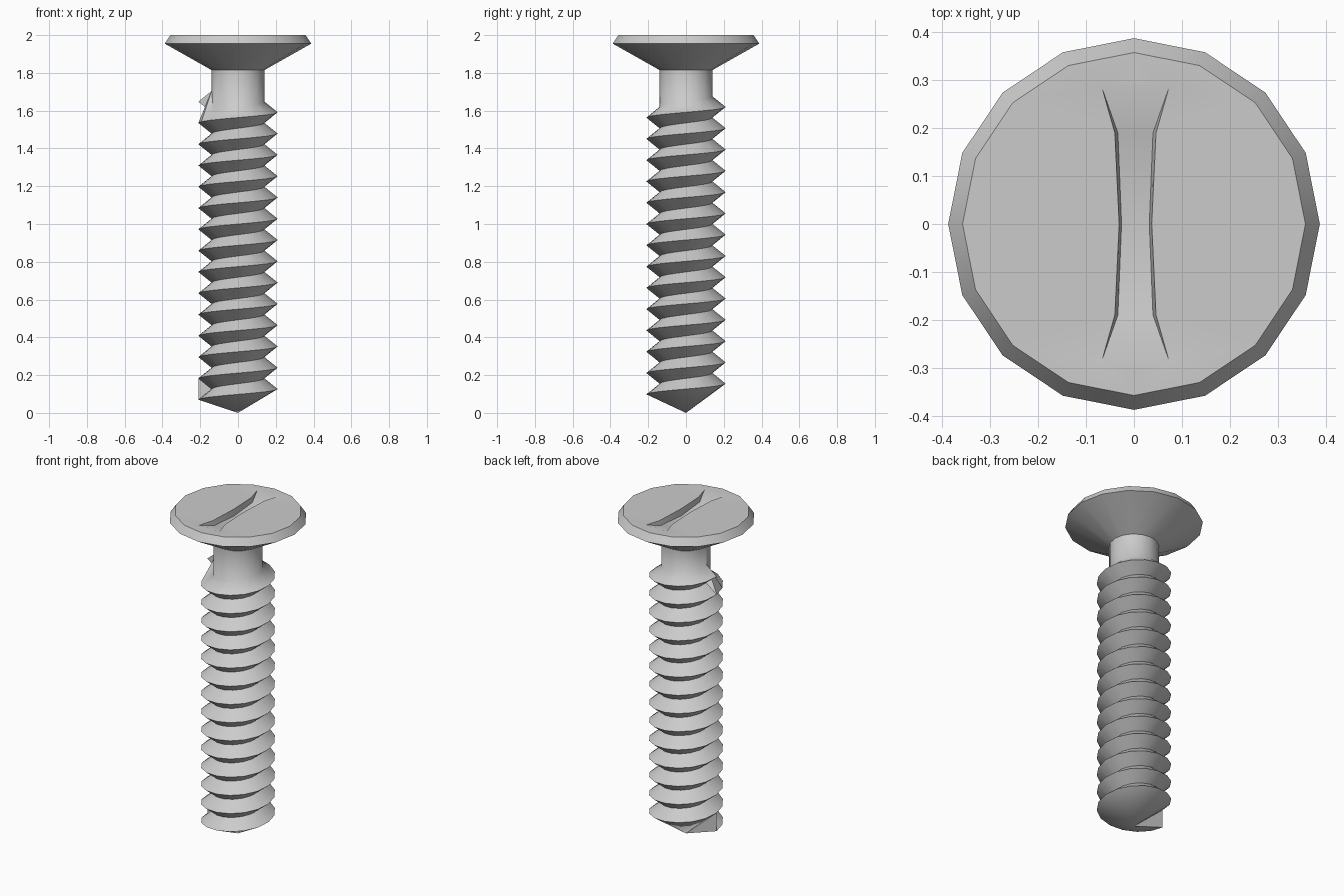
import bpy, bmesh, math

if "Cube" in bpy.data.objects:
    bpy.data.objects.remove(bpy.data.objects["Cube"])

SEG, TURNS = 16, 14
PITCH, START = 0.1127, 0.07       # thread lead, height of the first crest
CORE, CREST = 0.14, 0.21          # thread radii
NECK_TOP, RIM_Z, TOP = 1.815, 1.955, 2.0
RIM_R, TOP_R = 0.388, 0.358

steel = bpy.data.materials.new("light_grey_steel")
steel.use_nodes = True
steel.diffuse_color = (0.6, 0.6, 0.6, 1)
steel.node_tree.nodes["Principled BSDF"].inputs["Base Color"].default_value = (0.6, 0.6, 0.6, 1)


def polar(bm, r, i, z):
    """Vertex on column i, counted from the -x side."""
    a = math.pi + math.tau * i / SEG
    return bm.verts.new((r * math.cos(a), r * math.sin(a), z))


def finish(bm, name):
    mesh = bpy.data.meshes.new(name)
    bm.to_mesh(mesh)
    bm.free()
    obj = bpy.data.objects.new(name, mesh)
    bpy.context.collection.objects.link(obj)
    mesh.materials.append(steel)
    bpy.ops.object.select_all(action="DESELECT")
    obj.select_set(True)
    bpy.context.view_layer.objects.active = obj
    bpy.ops.object.shade_smooth_by_angle(angle=math.radians(56))


# Threaded shank: one helix of crests between two helices of roots
bm = bmesh.new()
last = SEG * TURNS
height = lambda i: START + PITCH * i / SEG
crest = [polar(bm, CREST, i, height(i)) for i in range(last + 1)]
root = [polar(bm, CORE, i, height(i) + PITCH / 2) for i in range(last + 1)]
neck = [polar(bm, CORE, i, NECK_TOP) for i in range(SEG)]
tip = bm.verts.new((0, 0, 0))
for i in range(last):
    if i != last - SEG:
        bm.faces.new((crest[i], crest[i + 1], root[i + 1], root[i]))
    if i + SEG < last:
        bm.faces.new((root[i], root[i + 1], crest[i + SEG + 1], crest[i + SEG]))
    if i < SEG:                    # conical point
        bm.faces.new((tip, crest[i + 1], crest[i]))

# Step at the point where the thread starts, and the run-out at the neck
bm.faces.new((tip, crest[0], root[0], crest[SEG]))
k = last - SEG
bm.faces.new((crest[k], crest[k + 1], root[last]))
bm.faces.new((crest[k + 1], root[k + 1], root[last]))
bm.faces.new((root[k], crest[last], root[last]))

# Plain neck above the thread
for i in range(SEG):
    bm.faces.new((root[k + i], root[k + i + 1], neck[(i + 1) % SEG], neck[i]))
finish(bm, "threaded_shank")

# Countersunk head
bm = bmesh.new()
rings = [[polar(bm, r, i, z) for i in range(SEG)]
         for r, z in ((CORE, NECK_TOP), (RIM_R, RIM_Z), (TOP_R, TOP))]
for low, high in zip(rings, rings[1:]):
    for i in range(SEG):
        j = (i + 1) % SEG
        bm.faces.new((low[i], low[j], high[j], high[i]))

# Flared driver slot: sections of (y, half width, depth)
sections = [(-0.285, 0.07, 0), (-0.19, 0.043, 0.03), (0, 0.034, 0.04),
            (0.19, 0.043, 0.03), (0.285, 0.07, 0)]
edge, floor = {}, {}
for s in (-1, 1):
    edge[s] = [bm.verts.new((s * w + 0.003, y, TOP)) for y, w, d in sections]
    floor[s] = [bm.verts.new((s * w * 0.85 + 0.003, y, TOP - d)) if d else e
                for (y, w, d), e in zip(sections, edge[s])]
ends = [bm.verts.new((0, y, TOP)) for y in (-0.3, 0.3)]
outline = edge[1] + [ends[1]] + edge[-1][::-1] + [ends[0]]

# Flat top around the slot
loops = [bm.edges.get((a, b)) or bm.edges.new((a, b))
         for ring in (rings[2], outline) for a, b in zip(ring, ring[1:] + ring[:1])]
bmesh.ops.triangle_fill(bm, edges=loops, use_beauty=True, normal=(0, 0, 1))

# Slot walls, floor and ramped ends
for n in range(4):
    for s in (-1, 1):
        quad = (edge[s][n], edge[s][n + 1], floor[s][n + 1], floor[s][n])
        quad = tuple(dict.fromkeys(quad))
        bm.faces.new(quad if s > 0 else quad[::-1])
    bm.faces.new((floor[-1][n], floor[1][n], floor[1][n + 1], floor[-1][n + 1]))
bm.faces.new((ends[0], edge[1][0], edge[-1][0]))
bm.faces.new((ends[1], edge[-1][4], edge[1][4]))
bmesh.ops.recalc_face_normals(bm, faces=bm.faces)
if sum(f.normal.z for f in bm.faces if f.calc_center_median().z > RIM_Z + 0.01) < 0:
    bmesh.ops.reverse_faces(bm, faces=bm.faces)
finish(bm, "slotted_head")
